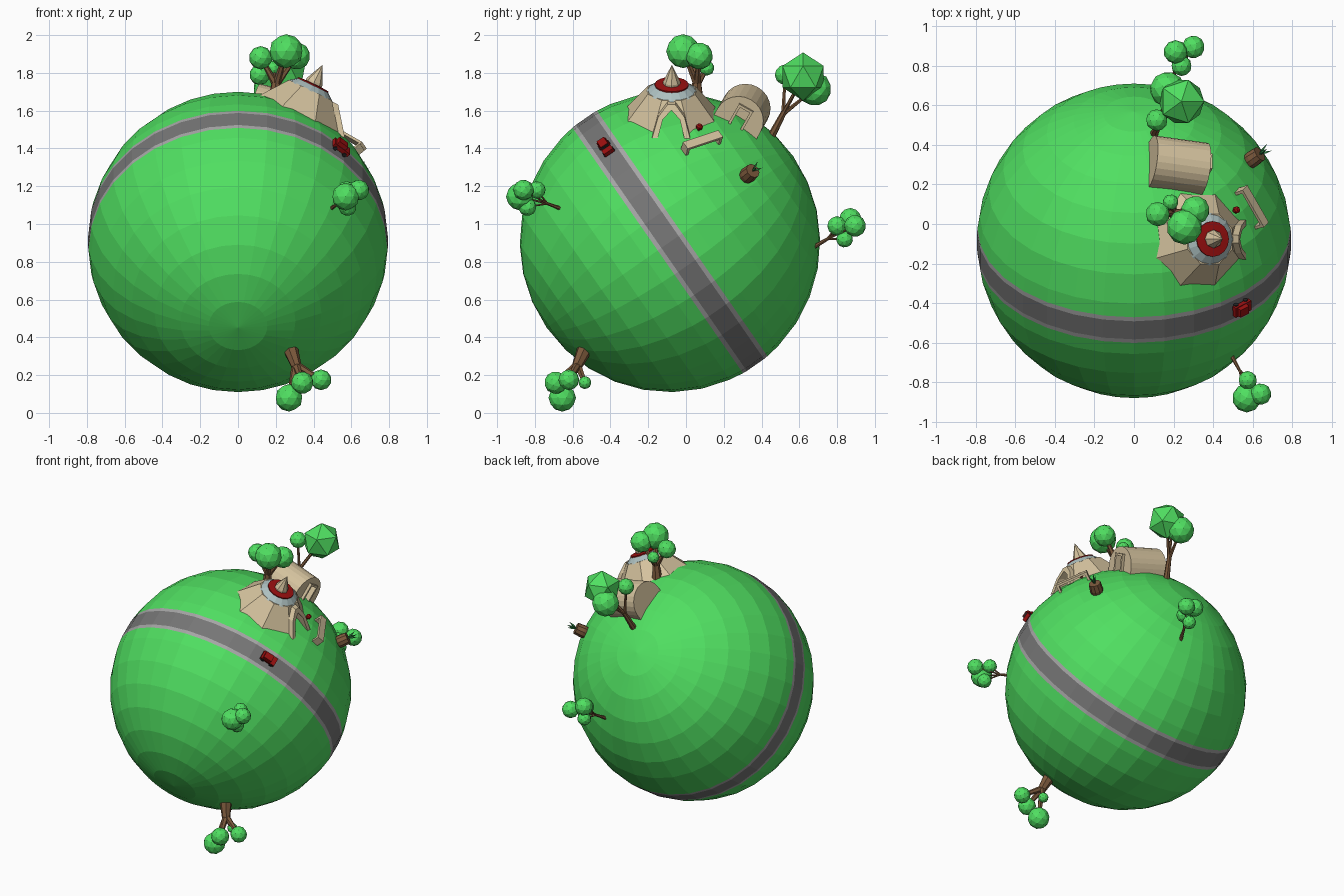
import bpy, bmesh, math
from mathutils import Vector, Matrix

if "Cube" in bpy.data.objects:
    bpy.data.objects.remove(bpy.data.objects["Cube"])

C = Vector((0, -0.085, 0.905))      # planet centre
R = 0.795


def mat(name, *rgb):
    m = bpy.data.materials.new(name)
    m.diffuse_color = (*rgb, 1)
    m.use_nodes = True
    m.node_tree.nodes["Principled BSDF"].inputs["Base Color"].default_value = m.diffuse_color
    return m


GREEN = mat("grass green", 0.08, 0.74, 0.12)
ROAD = mat("road grey", 0.18, 0.18, 0.18)
KERB = mat("kerb grey", 0.38, 0.38, 0.38)
BEIGE = mat("plaster beige", 0.66, 0.54, 0.34)
BROWN = mat("wood brown", 0.20, 0.10, 0.045)
RED = mat("dark red", 0.33, 0.005, 0.005)
GLASS = mat("pale blue", 0.42, 0.53, 0.53)
DARK = mat("tyre dark", 0.02, 0.02, 0.02)
LEAF = mat("leaf dark green", 0.03, 0.25, 0.06)


def finish(bm, name, material, M=Matrix()):
    bmesh.ops.transform(bm, matrix=M, verts=bm.verts)
    bmesh.ops.recalc_face_normals(bm, faces=bm.faces)
    me = bpy.data.meshes.new(name)
    bm.to_mesh(me)
    bm.free()
    ob = bpy.data.objects.new(name, me)
    bpy.context.collection.objects.link(ob)
    me.materials.append(material)
    return ob


def frame(origin, up, xhint):
    """Matrix with z along up and x as near as possible to xhint."""
    z = Vector(up).normalized()
    x = Vector(xhint)
    x = (x - z * x.dot(z)).normalized()
    y = z.cross(x)
    return Matrix.Translation(origin) @ Matrix((x, y, z)).transposed().to_4x4()


def lathe(name, prof, n, material, M, phase=0.0):
    """Closed solid of (radius, height) rings; a zero radius makes a tip."""
    bm = bmesh.new()
    rings = []
    for r, h in prof:
        k = n if r > 1e-6 else 1
        rings.append([bm.verts.new((r * math.cos(phase + i * math.tau / n),
                                    r * math.sin(phase + i * math.tau / n), h)) for i in range(k)])
    for a, b in zip(rings, rings[1:]):
        for i in range(n):
            j = (i + 1) % n
            q = [a[i % len(a)], a[j % len(a)], b[j % len(b)], b[i % len(b)]]
            bm.faces.new(list(dict.fromkeys(q)))
    for ring in (rings[0], rings[-1]):
        if len(ring) > 2:
            bm.faces.new(ring)
    return finish(bm, name, material, M)


def prism(name, pts, x0, x1, material, M, slope=0.0, top=0.0):
    """(y, z) profile pushed along x, leaning outward by slope below top."""
    bm = bmesh.new()
    a, b = ([bm.verts.new((x + (top - z) * slope, y, z)) for y, z in pts] for x in (x0, x1))
    bm.faces.new(a)
    bm.faces.new(b)
    for i in range(len(pts)):
        j = (i + 1) % len(pts)
        bm.faces.new((a[i], a[j], b[j], b[i]))
    return finish(bm, name, material, M)


def box(name, c, s, material, M):
    y, z = s[1] / 2, s[2] / 2
    pts = [(c[1] - y, c[2] - z), (c[1] + y, c[2] - z), (c[1] + y, c[2] + z), (c[1] - y, c[2] + z)]
    return prism(name, pts, c[0] - s[0] / 2, c[0] + s[0] / 2, material, M)


def limb(name, a, b, r0, r1, n=7):
    d = Vector(b) - Vector(a)
    return lathe(name, [(r0, 0), (r1, d.length)], n, BROWN, frame(a, d, (0.3, 0.5, 0.11)))


def cut(ob, cutter):
    m = ob.modifiers.new("opening", 'BOOLEAN')
    m.operation, m.solver, m.object = 'DIFFERENCE', 'EXACT', cutter
    cutter.hide_render = True
    bpy.context.view_layer.objects.active = ob
    bpy.ops.object.modifier_apply(modifier=m.name)
    bpy.data.objects.remove(cutter)


# planet, with the road as latitude bands about its tilted axis
axis = Vector((0, 0.82, 0.57)).normalized()
lats = [11.25 * i for i in range(1, 9)]
lats = [-a for a in reversed(lats)] + [-5.7, -4.0, 4.0, 5.7] + lats
prof = [(R * math.cos(math.radians(a)), R * math.sin(math.radians(a))) for a in lats]
planet = lathe("planet", prof, 32, GREEN, frame(C, axis, (1, 0, 0)))
planet.data.materials.append(ROAD)
planet.data.materials.append(KERB)
for p in planet.data.polygons:
    d = abs((p.center - C).dot(axis))
    p.material_index = 1 if d < 0.03 else 2 if d < 0.075 else 0

# round house with red roof ring, glass band and spire
H = frame(C, (0.43, 0.01, 0.90), (1, 0, 0))
body = lathe("house_body", [(0.262, 0.735), (0.136, 0.89)], 8, BEIGE, H, math.pi / 8)
inner = [(0.07, 0.70), (0.07, 0.75), (0.045, 0.82), (0, 0.86),
         (-0.045, 0.82), (-0.07, 0.75), (-0.07, 0.70)]
cut(body, prism("door_cutter", inner, 0.04, 0.40, BEIGE, H))
arch = [(-0.10, 0.74), (-0.07, 0.83), (-0.02, 0.885), (0.02, 0.885), (0.07, 0.83), (0.10, 0.74),
        (0.07, 0.74), (0.045, 0.82), (0, 0.86), (-0.045, 0.82), (-0.07, 0.74)]
prism("door_arch", arch, 0.115, 0.165, BEIGE, H, 0.75, 0.885)
lathe("glass_band", [(0.133, 0.885), (0.09, 0.918)], 16, GLASS, H)
lathe("roof_ring", [(0.09, 0.91), (0.09, 0.925), (0.05, 0.928)], 16, RED, H)
lathe("roof_spire", [(0.046, 0.92), (0.046, 0.94), (0, 1.04)], 8, BEIGE, H)

# small post with a red knob beside the door
up = Vector((0.515, 0.155, 0.605)).normalized()
K = frame(C, up, (1, 0, 0))
lathe("post", [(0.007, 0.77), (0.007, 0.81)], 6, BROWN, K)
lathe("post_knob", [(0.010, 0.80), (0.018, 0.808), (0.018, 0.822), (0.010, 0.83)], 8, RED, K)

# arched barn with a framed doorway
B = frame(C, (0.215, 0.375, 0.66), (1, 0, 0))
arc = [(0.13 * math.cos(math.pi * i / 12), 0.81 + 0.13 * math.sin(math.pi * i / 12)) for i in range(13)]
barn = prism("barn", [(0.13, 0.70)] + arc + [(-0.13, 0.70)], -0.14, 0.14, BEIGE, B)
cut(barn, box("barn_cutter", (0.12, 0, 0.79), (0.2, 0.06, 0.18), BEIGE, B))
for s in (-1, 1):
    box("barn_door_post", (0.145, s * 0.036, 0.82), (0.03, 0.014, 0.14), BEIGE, B)
box("barn_door_lintel", (0.145, 0, 0.886), (0.03, 0.086, 0.014), BEIGE, B)

# bench
P, Q = Vector((0.56, 0.18, 1.475)), Vector((0.67, 0.0, 1.42))
mid = (P + Q) / 2
N = frame(mid, mid - C, Q - P)
box("bench_seat", (0, 0, -0.007), (0.225, 0.05, 0.015), BEIGE, N)
for s in (-1, 1):
    box("bench_leg", (s * 0.103, 0, -0.04), (0.016, 0.05, 0.065), BEIGE, N)

# barrel planter with a sprout
T = frame(C, (0.615, 0.425, 0.365), (0, 0, 1))
lathe("barrel", [(0.038, 0.77), (0.044, 0.81), (0.040, 0.86)], 10, BROWN, T)
for i in range(3):
    lean = Matrix.Translation((0, 0, 0.855)) @ Matrix.Rotation(i * 2.1, 4, 'Z') @ Matrix.Rotation(0.35, 4, 'Y')
    lathe("sprout_leaf", [(0.003, 0), (0.007, 0.035), (0, 0.07)], 4, LEAF, T @ lean)

# car on the road
up = Vector((0.545, -0.34, 0.50))
A = frame(C + up.normalized() * R, up, axis.cross(up))
box("car_body", (0, 0, 0.021), (0.105, 0.058, 0.024), RED, A)
prism("car_cabin", [(-0.026, 0.03), (0.026, 0.03), (0.022, 0.055), (-0.022, 0.055)], -0.04, 0.018, RED, A)
box("car_windscreen", (0.019, 0, 0.043), (0.004, 0.04, 0.014), DARK, A)
for sx in (-1, 1):
    for sy in (-1, 1):
        W = A @ Matrix.Translation((sx * 0.032, sy * 0.027, 0.011)) @ Matrix.Rotation(math.pi / 2, 4, 'X')
        lathe("car_wheel", [(0.012, -0.006), (0.012, 0.006)], 8, DARK, W)

# trees: base point, trunk radius, leaf balls (x, y, z, radius)
trees = [
    ((0.19, 0.06, 1.64), 0.036, [(0.255, -0.015, 1.915, 0.09), (0.31, 0.07, 1.89, 0.073),
                                 (0.12, 0.05, 1.88, 0.062), (0.185, 0.11, 1.825, 0.04)]),
    ((0.10, 0.45, 1.46), 0.022, [(0.24, 0.62, 1.78, 0.128), (0.17, 0.68, 1.715, 0.09),
                                 (0.115, 0.525, 1.79, 0.055)]),
    ((0.17, 0.68, 0.88), 0.012, [(0.21, 0.87, 1.025, 0.06), (0.30, 0.895, 0.99, 0.058),
                                 (0.24, 0.80, 0.99, 0.052), (0.23, 0.84, 0.92, 0.045)]),
    ((0.49, -0.66, 1.08), 0.011, [(0.57, -0.88, 1.145, 0.073), (0.64, -0.86, 1.18, 0.055),
                                  (0.575, -0.79, 1.18, 0.047), (0.58, -0.84, 1.09, 0.048)]),
    ((0.28, -0.54, 0.33), 0.04, [(0.27, -0.655, 0.08, 0.073), (0.34, -0.69, 0.16, 0.06),
                                 (0.44, -0.62, 0.175, 0.055), (0.33, -0.535, 0.16, 0.034)]),
]
for base, r, balls in trees:
    base = Vector(base)
    crown = sum((Vector(b[:3]) for b in balls), Vector()) / len(balls)
    fork = base.lerp(crown, 0.45)
    limb("tree_trunk", base, fork, r, r * 0.7)
    for i, (x, y, z, rad) in enumerate(balls):
        limb("tree_branch", fork - (fork - base) * 0.1, (x, y, z), r * 0.55, r * 0.3, 6)
        bm = bmesh.new()
        bmesh.ops.create_icosphere(bm, subdivisions=1 if rad > 0.12 else 2, radius=rad)
        finish(bm, "tree_leaves", GREEN, Matrix.Translation((x, y, z)) @ Matrix.Rotation(i * 0.8, 4, 'X'))
